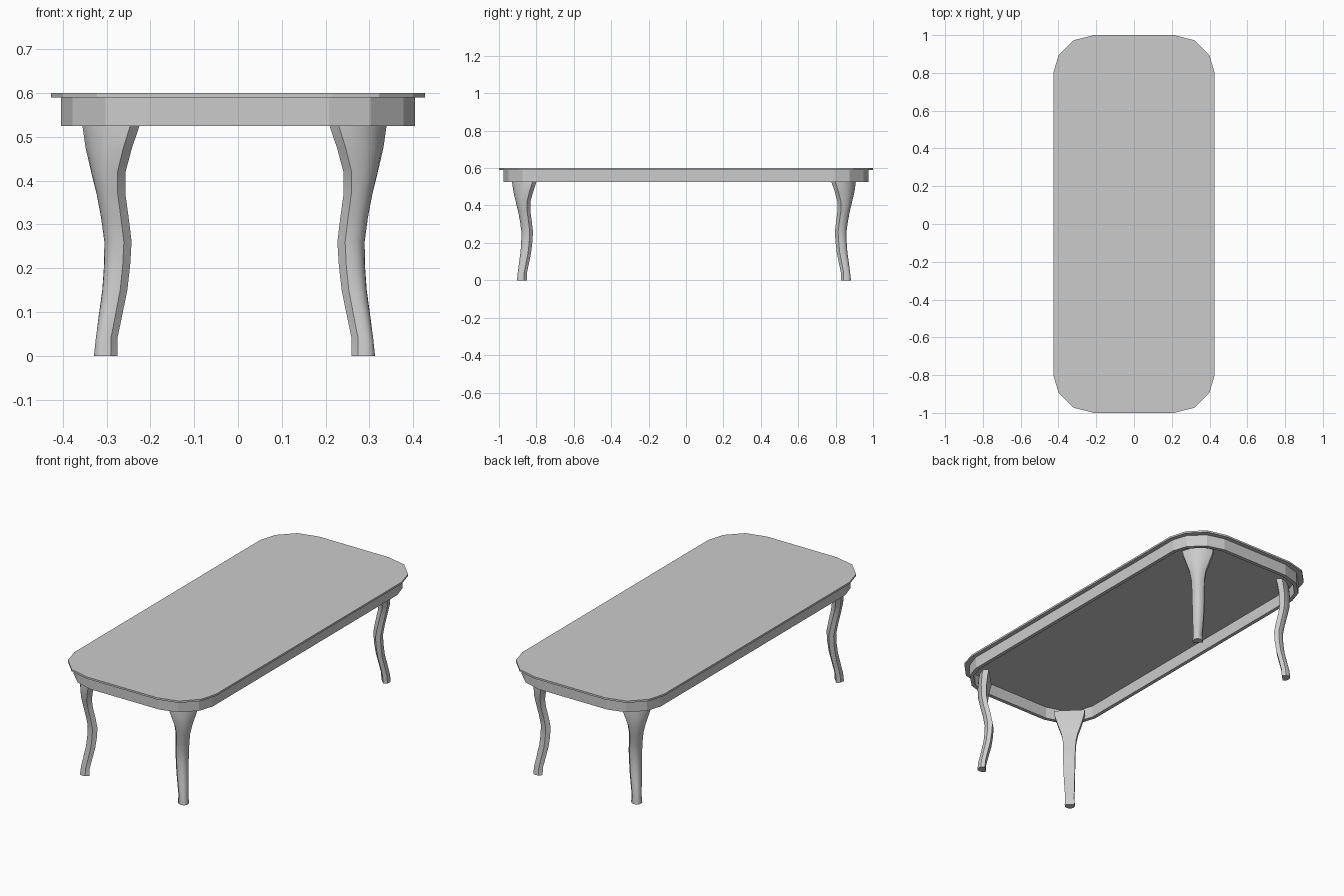
import bpy, bmesh, math

if "Cube" in bpy.data.objects:
    bpy.data.objects.remove(bpy.data.objects["Cube"])


def make_object(name, bm):
    bmesh.ops.recalc_face_normals(bm, faces=bm.faces)
    mesh = bpy.data.meshes.new(name)
    bm.to_mesh(mesh)
    bm.free()
    ob = bpy.data.objects.new(name, mesh)
    bpy.context.collection.objects.link(ob)
    return ob


def outline(corner):
    """Mirror one quarter of the outline into a full counter-clockwise loop."""
    q1 = list(corner)
    q2 = [(-x, y) for x, y in reversed(q1)]
    return q1 + q2 + [(-x, -y) for x, y in q1 + q2]


def bridge(bm, a, b):
    n = len(a)
    for i in range(n):
        j = (i + 1) % n
        bm.faces.new((a[i], a[j], b[j], b[i]))


def loop(bm, pts, z):
    return [bm.verts.new((x, y, z)) for x, y in pts]


# Table top: thin slab with faceted corners
top_corner = [(0.427, 0.80), (0.40, 0.892), (0.322, 0.972), (0.213, 1.0)]
bm = bmesh.new()
low = loop(bm, outline(top_corner), 0.59)
high = loop(bm, outline(top_corner), 0.60)
bridge(bm, low, high)
bm.faces.new(low)
bm.faces.new(high)
make_object("table_top", bm)

# Apron: open ring set in below the top
outer = [(0.404, 0.795), (0.378, 0.875), (0.303, 0.948), (0.208, 0.976)]
inner = [(0.384, 0.793), (0.361, 0.862), (0.294, 0.929), (0.206, 0.956)]
bm = bmesh.new()
rings = [loop(bm, outline(p), z) for p, z in
         ((outer, 0.525), (outer, 0.59), (inner, 0.59), (inner, 0.525))]
for k in range(4):
    bridge(bm, rings[k], rings[(k + 1) % 4])
make_object("apron", bm)

# Legs: curved profile facing the corner diagonal
# height, centre along x, width across, side depth, bulge of the rounded front
levels = [
    (0.00, 0.293, 0.052, 0.022, 0.020),
    (0.04, 0.291, 0.046, 0.021, 0.019),
    (0.09, 0.283, 0.052, 0.022, 0.018),
    (0.15, 0.273, 0.057, 0.023, 0.018),
    (0.205, 0.268, 0.060, 0.024, 0.018),
    (0.26, 0.266, 0.063, 0.025, 0.018),
    (0.315, 0.273, 0.064, 0.025, 0.018),
    (0.37, 0.282, 0.068, 0.025, 0.018),
    (0.42, 0.288, 0.085, 0.026, 0.020),
    (0.475, 0.287, 0.122, 0.028, 0.024),
    (0.525, 0.282, 0.154, 0.030, 0.026),
    (0.55, 0.278, 0.160, 0.030, 0.028),
]
ARC = 8
S = math.sqrt(0.5)
bm = bmesh.new()
sections = []
for z, c, w, d, bulge in levels:
    local = [(-d / 2, w / 2), (-d / 2, -w / 2)]
    for i in range(ARC + 1):
        t = -1 + 2 * i / ARC
        local.append((d / 2 + bulge * (1 - t * t), t * w / 2))
    pts = [(c + S * (r - s), c + 0.572 + S * (r + s)) for r, s in local]
    sections.append(loop(bm, pts, z))
for a, b in zip(sections, sections[1:]):
    bridge(bm, a, b)
bm.faces.new(sections[0])
bm.faces.new(sections[-1])
legs = make_object("legs", bm)
bpy.context.view_layer.objects.active = legs
legs.select_set(True)
bpy.ops.object.shade_smooth_by_angle(angle=math.radians(35))
mirror = legs.modifiers.new("four_corners", 'MIRROR')
mirror.use_axis = (True, True, False)
legs.location = (-0.008, -0.011, 0)
